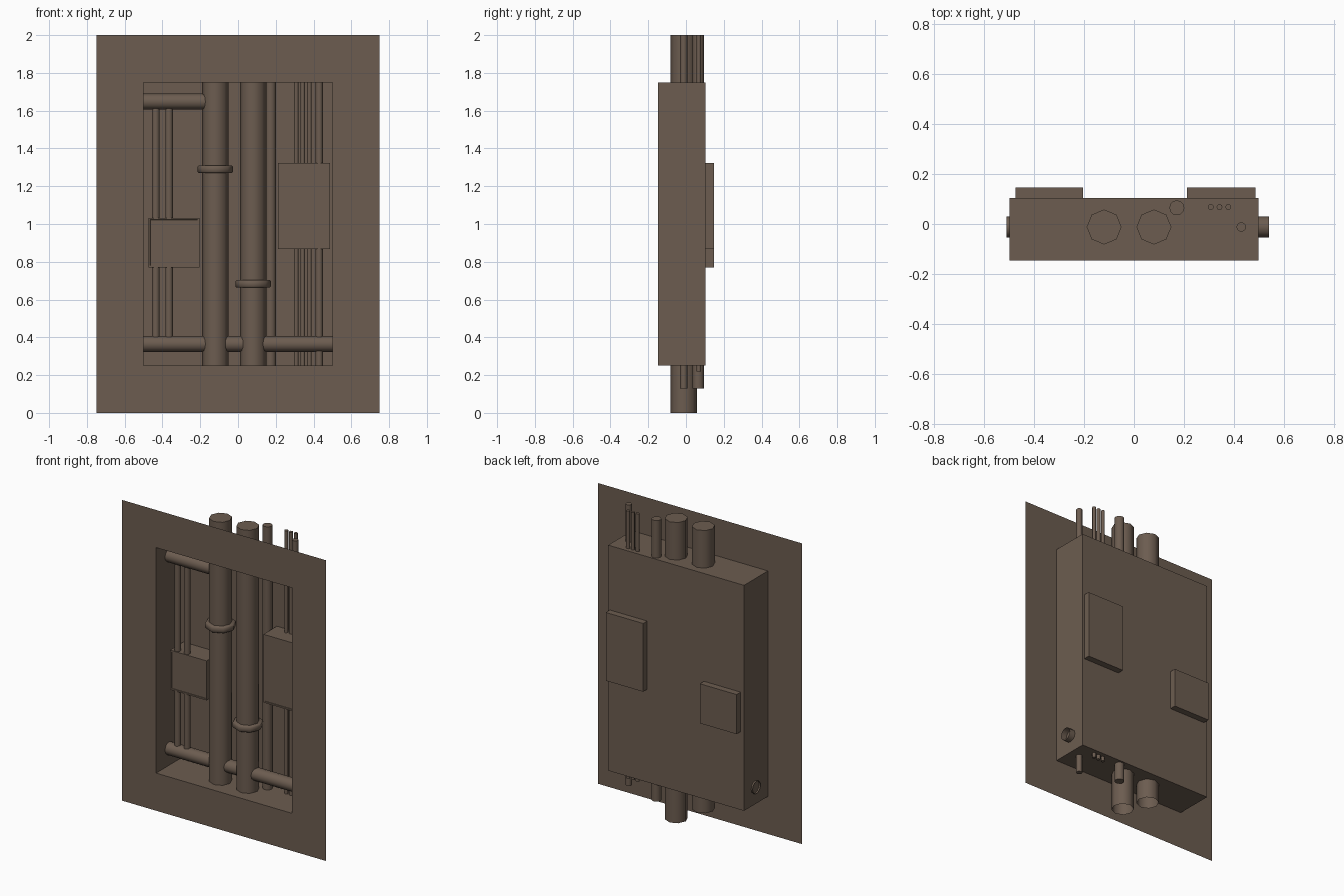
import bpy, bmesh, math
from mathutils import Matrix, Vector

if "Cube" in bpy.data.objects:
    bpy.data.objects.remove(bpy.data.objects["Cube"])

brown = bpy.data.materials.new("dull_brown_metal")
brown.diffuse_color = (0.15, 0.108, 0.08, 1)
brown.use_nodes = True
brown.node_tree.nodes["Principled BSDF"].inputs["Base Color"].default_value = brown.diffuse_color


def finish(name, bm, smooth=False):
    me = bpy.data.meshes.new(name)
    bm.to_mesh(me)
    bm.free()
    ob = bpy.data.objects.new(name, me)
    bpy.context.collection.objects.link(ob)
    me.materials.append(brown)
    if smooth:
        bpy.ops.object.select_all(action='DESELECT')
        ob.select_set(True)
        bpy.context.view_layer.objects.active = ob
        bpy.ops.object.shade_smooth_by_angle(angle=math.radians(60))
    return ob


def pipe(name, start, end, r, sides=12, open_start=False, open_end=False, chamfer=0):
    a, b = Vector(start), Vector(end)
    axis = b - a
    bm = bmesh.new()
    bmesh.ops.create_cone(bm, cap_ends=True, segments=sides, radius1=r, radius2=r, depth=axis.length)
    caps = [f for f in bm.faces if abs(f.normal.z) > 0.9]
    if chamfer:
        edges = list({e for f in caps for e in f.edges})
        bmesh.ops.bevel(bm, geom=edges, offset=chamfer, segments=1, affect='EDGES')
    else:
        gone = [f for f in caps if (f.normal.z < 0 and open_start) or (f.normal.z > 0 and open_end)]
        bmesh.ops.delete(bm, geom=gone, context='FACES_ONLY')
    turn = axis.to_track_quat('Z', 'Y').to_matrix().to_4x4() if abs(axis.z) < 1e-6 else Matrix()
    bm.transform(Matrix.Translation((a + b) / 2) @ turn)
    return finish(name, bm, True)


FRONT, BACK = -0.147, 0.104
PY = -0.012   # depth of the main pipes

# front wall sheet with a rectangular opening, and the recess behind it
bm = bmesh.new()


def ring(w, z0, z1, y):
    return [bm.verts.new((x, y, z)) for x, z in ((-w, z0), (w, z0), (w, z1), (-w, z1))]


outer, hole, back = ring(0.75, 0, 2, FRONT), ring(0.5, 0.25, 1.75, FRONT), ring(0.5, 0.25, 1.75, BACK)
for r0, r1 in ((outer, hole), (hole, back)):
    for i in range(4):
        j = (i + 1) % 4
        bm.faces.new((r0[i], r0[j], r1[j], r1[i]))
bm.faces.new(back)
bmesh.ops.dissolve_limit(bm, angle_limit=0.01, verts=[], edges=[])
finish("wall_and_recess", bm)

# two large vertical pipes with couplings
for label, x, z0, zc in (("left", -0.12, 0.12, 1.29), ("right", 0.08, 0.0, 0.683)):
    pipe(f"main_pipe_{label}", (x, PY, z0), (x, PY, 2), 0.07, 8, open_start=True)
    pipe(f"coupling_{label}", (x, PY, zc - 0.02), (x, PY, zc + 0.02), 0.094, 8, chamfer=0.006)

# smaller vertical pipes that run through the recess
pipe("medium_pipe", (0.172, 0.065, 0.13), (0.172, 0.065, 2), 0.03)
pipe("thin_pipe", (0.43, PY, 0.13), (0.43, PY, 2), 0.019)
for i in range(3):
    x = 0.308 + 0.035 * i
    pipe(f"conduit_{i + 1}", (x, 0.068, 0.22), (x, 0.068, 2), 0.012, 8)

# pipes linking the two cross pipes behind the left box
for i, x in enumerate((-0.435, -0.365)):
    pipe(f"link_pipe_{i + 1}", (x, PY, 0.365), (x, PY, 1.648), 0.02)

# horizontal cross pipes
pipe("lower_cross_pipe", (-0.511, PY, 0.365), (0.541, PY, 0.365), 0.042, 12, True, True)
pipe("upper_cross_pipe", (-0.5, PY, 1.648), (-0.12, PY, 1.648), 0.042)


# junction boxes with an inset door, poking out behind the recess
def junction_box(name, x0, x1, z0, z1):
    bm = bmesh.new()
    y0, y1 = -0.037, 0.147
    size = Matrix.Diagonal((x1 - x0, y1 - y0, z1 - z0, 1))
    bmesh.ops.create_cube(bm, size=1, matrix=Matrix.Translation(((x0 + x1) / 2, (y0 + y1) / 2, (z0 + z1) / 2)) @ size)
    bm.normal_update()
    door = [f for f in bm.faces if f.normal.y < -0.9]
    bmesh.ops.inset_region(bm, faces=door, thickness=0.014, depth=0)
    bmesh.ops.inset_region(bm, faces=door, thickness=0.001, depth=-0.004)
    finish(name, bm)


junction_box("junction_box_left", -0.475, -0.205, 0.77, 1.033)
junction_box("junction_box_right", 0.213, 0.487, 0.868, 1.322)
